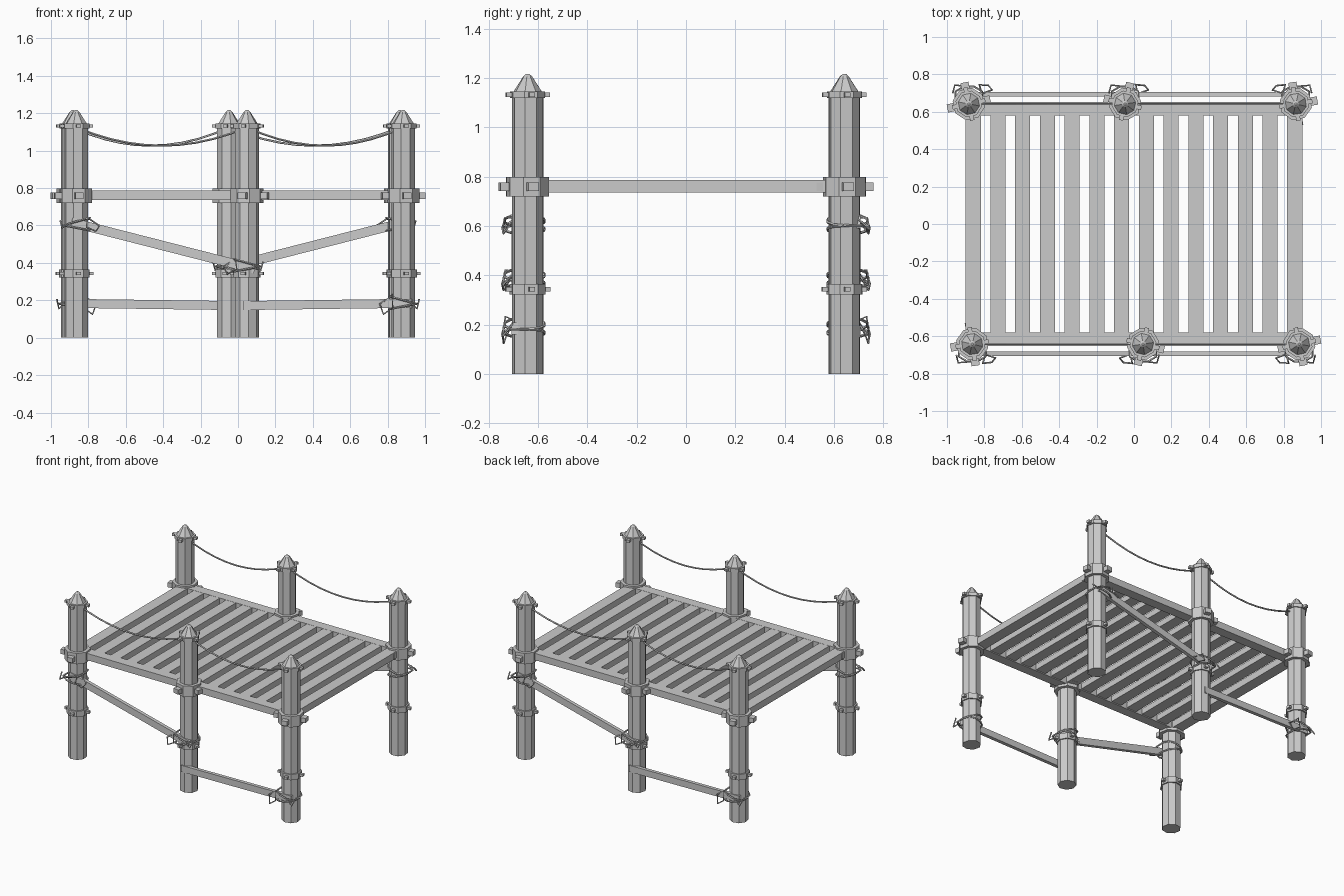
import bpy, bmesh
from math import sin, cos, pi, radians, atan2, hypot
from mathutils import Matrix, Vector

if "Cube" in bpy.data.objects:
    bpy.data.objects.remove(bpy.data.objects["Cube"])

POST_Y = -0.642
# front posts (x, twist); the back side is the same set turned half a turn
POSTS = [("left", -0.865, 9), ("middle", 0.048, -14), ("right", 0.883, 12)]


def finish(name, bm, loc=(0, 0, 0), rot=0.0):
    """Make one object, plus its copy turned 180 degrees about z."""
    bmesh.ops.recalc_face_normals(bm, faces=bm.faces)
    me = bpy.data.meshes.new(name)
    bm.to_mesh(me)
    bm.free()
    for side, turn in (("front", 0), ("back", pi)):
        ob = bpy.data.objects.new(side + "_" + name, me)
        ob.matrix_world = (Matrix.Rotation(turn, 4, 'Z') @ Matrix.Translation(loc)
                           @ Matrix.Rotation(rot, 4, 'Z'))
        bpy.context.collection.objects.link(ob)


def box(bm, center, size, rot=Matrix.Identity(4)):
    bmesh.ops.create_cube(bm, size=1, matrix=Matrix.Translation(center) @ rot
                          @ Matrix.Diagonal((*size, 1)))


def lathe(bm, profile, sides=8, closed=False):
    rings = [[bm.verts.new((r * cos(2 * pi * (i + .5) / sides),
                            r * sin(2 * pi * (i + .5) / sides), z))
              for i in range(sides)] for r, z in profile]
    pairs = list(zip(rings, rings[1:])) + ([(rings[-1], rings[0])] if closed else [])
    for a, b in pairs:
        for i in range(sides):
            j = (i + 1) % sides
            bm.faces.new((a[i], a[j], b[j], b[i]))
    if not closed:
        bm.faces.new(rings[0][::-1])
        bm.faces.new(rings[-1])


def tube(bm, pts, radius, closed=False, sides=5):
    pts = [Vector(p) for p in pts]
    n = len(pts)
    rings = []
    for i, p in enumerate(pts):
        a = pts[i - 1] if closed or i else p
        b = pts[(i + 1) % n] if closed or i < n - 1 else p
        t = (b - a).normalized()
        u = t.cross(Vector((0, 0, 1)) if abs(t.z) < .9 else Vector((0, 1, 0))).normalized()
        v = t.cross(u)
        rings.append([bm.verts.new(p + radius * (u * cos(2 * pi * k / sides)
                                                 + v * sin(2 * pi * k / sides)))
                      for k in range(sides)])
    for i in range(n if closed else n - 1):
        a, b = rings[i], rings[(i + 1) % n]
        for k in range(sides):
            m = (k + 1) % sides
            bm.faces.new((a[k], a[m], b[m], b[k]))
    if not closed:
        bm.faces.new(rings[0])
        bm.faces.new(rings[-1])


def beam(name, a, b, height, depth, y):
    (x0, z0), (x1, z1) = a, b
    bm = bmesh.new()
    box(bm, ((x0 + x1) / 2, y, (z0 + z1) / 2),
        (hypot(x1 - x0, z1 - z0), depth, height),
        Matrix.Rotation(-atan2(z1 - z0, x1 - x0), 4, 'Y'))
    finish(name, bm)


# posts with pointed tops, and bolted collars
for label, x, twist in POSTS:
    at, rot = (x, POST_Y, 0), radians(twist)
    bm = bmesh.new()
    lathe(bm, [(.064, 0), (.064, 1.135), (.058, 1.145), (.018, 1.207), (.006, 1.217)])
    finish(label + "_post", bm, at, rot)
    for part, z, h, r, reach, bolt in (("top_band", 1.132, .026, .072, .09, .018),
                                       ("deck_collar", .759, .08, .088, .117, .034),
                                       ("lower_band", .343, .042, .074, .092, .018)):
        bm = bmesh.new()
        lathe(bm, [(.055, z - h / 2), (r, z - h / 2), (r, z + h / 2), (.055, z + h / 2)],
              closed=True)
        for k in range(4):
            turn = Matrix.Rotation(k * pi / 2, 4, 'Z')
            box(bm, turn @ Vector(((reach + .05) / 2, 0, z)),
                (reach - .05, bolt * 1.3, bolt), turn)
        finish(label + "_" + part, bm, at, rot)

# deck: long rails on the post lines, outer planks, inner slats
bm = bmesh.new()
box(bm, (0, -.615, .761), (1.80, .072, .05))
finish("deck_rail", bm)
bm = bmesh.new()
box(bm, (-.86, 0, .761), (.082, 1.16, .05))
finish("deck_edge_plank", bm)
bm = bmesh.new()
pitch = 1.72 / 13
for i in range(1, 7):
    box(bm, (-.86 + i * pitch, 0, .764), (.081, 1.17, .042))
finish("deck_slats", bm)

# braces tied across the outside of the posts
beam("sloping_brace", (-.89, .617), (.09, .367), .05, .026, -.694)
beam("low_brace", (.03, .172), (.93, .184), .048, .026, -.694)

# hanging handrail ropes
for (la, xa, _), (lb, xb, _) in zip(POSTS, POSTS[1:]):
    bm = bmesh.new()
    pts = []
    for i in range(11):
        t = i / 10
        pts.append((xa + (xb - xa) * t, POST_Y, 1.125 - .098 * 4 * t * (1 - t)))
    tube(bm, pts, .006)
    finish(la + "_hanging_rope", bm)


# rope lashings: tilted loops round post and brace, with a knot loop beside it
def lashing(name, x, z, side, spread):
    bm = bmesh.new()
    for tilt, lift in ((.28, .016), (-.2, -.018)):
        pts = []
        for k in range(10):
            a = 2 * pi * k / 10
            dx, dy = .072 * cos(a), .070 * sin(a)
            if sin(a) < -.3:
                dy -= .026
                dx *= 1.2
            pts.append((x + dx, POST_Y + dy, z + lift + tilt * dx * side))
        tube(bm, pts, .006, closed=True)
    s = side
    loop = [(.07, -.055, .03), (.125, -.075, -.005), (.105, -.098, -spread),
            (.055, -.103, -spread * .4), (.06, -.09, spread * .8)]
    tube(bm, [(x + s * dx, POST_Y + dy, z + dz) for dx, dy, dz in loop], .005, closed=True)
    # loose end
    tube(bm, [(x - s * .03, POST_Y - .096, z + .01), (x - s * .075, POST_Y - .1, z - spread * .5),
              (x - s * .085, POST_Y - .06, z + .02)], .005)
    finish(name, bm)


lashing("upper_lashing", -.865, .605, 1, .035)
lashing("middle_lashing", .048, .385, -1, .045)
lashing("low_lashing", .883, .185, -1, .06)
